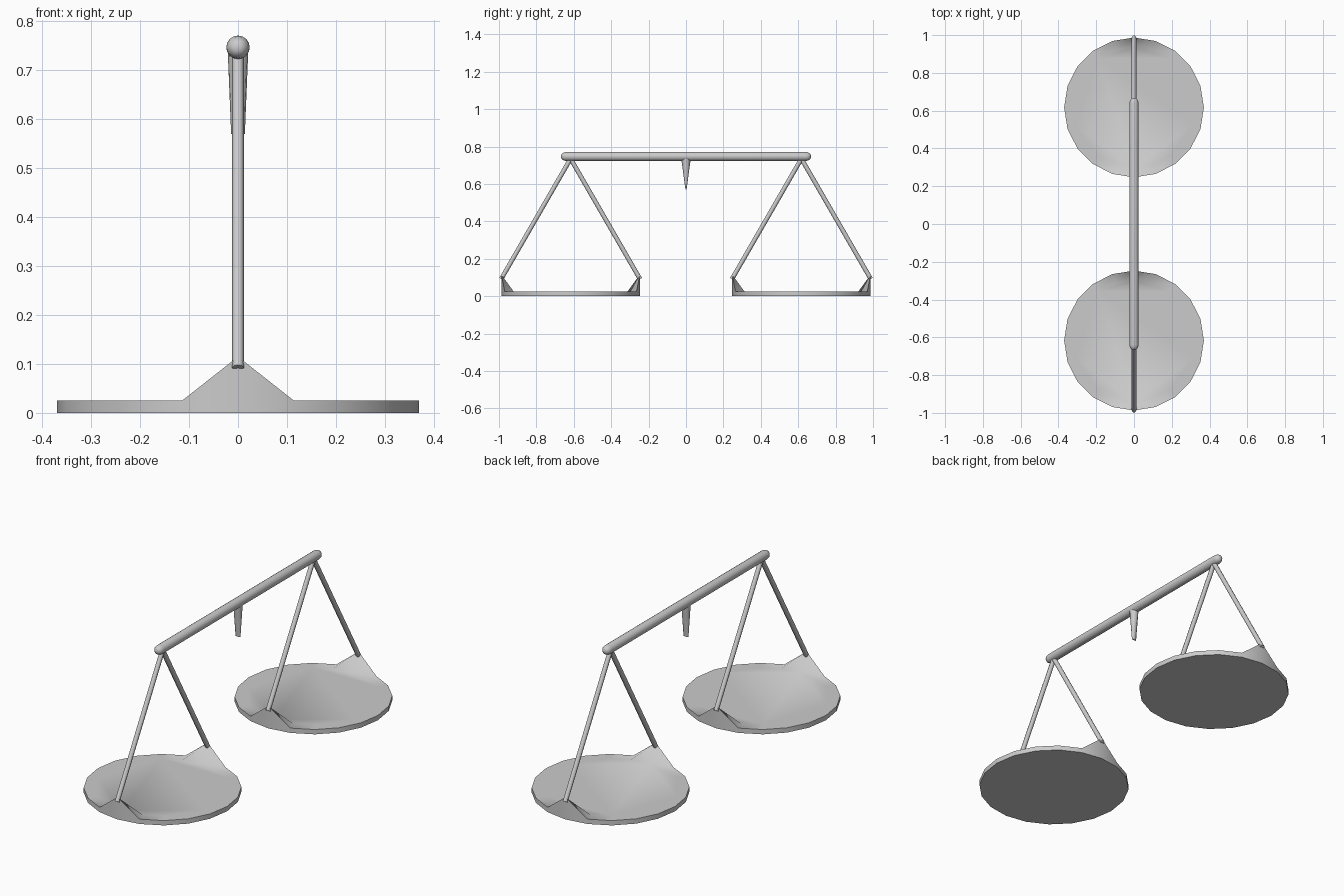
import bpy, bmesh
from math import sin, cos, pi, radians
from mathutils import Vector

if "Cube" in bpy.data.objects:
    bpy.data.objects.remove(bpy.data.objects["Cube"])


def finish(name, bm, angle=40):
    bmesh.ops.recalc_face_normals(bm, faces=bm.faces)
    me = bpy.data.meshes.new(name)
    bm.to_mesh(me)
    bm.free()
    ob = bpy.data.objects.new(name, me)
    bpy.context.collection.objects.link(ob)
    bpy.ops.object.select_all(action='DESELECT')
    ob.select_set(True)
    bpy.context.view_layer.objects.active = ob
    bpy.ops.object.shade_smooth_by_angle(angle=radians(angle))
    return ob


def loft(name, rings, sides, start, direction, angle=40):
    """Closed tube: rings are (distance, x radius, other radius) along direction."""
    bm = bmesh.new()
    d = Vector(direction).normalized()
    u = Vector((1, 0, 0))
    v = d.cross(u)
    loops = []
    for t, a, b in rings:
        c = Vector(start) + d * t
        loops.append([bm.verts.new(c + u * a * cos(2 * pi * i / sides)
                                   + v * b * sin(2 * pi * i / sides))
                      for i in range(sides)])
    for lo, hi in zip(loops, loops[1:]):
        for i in range(sides):
            j = (i + 1) % sides
            bm.faces.new((lo[i], lo[j], hi[j], hi[i]))
    bm.faces.new(loops[0])
    bm.faces.new(loops[-1])
    return finish(name, bm, angle)


BEAM_Z, ARM, PAN_R, N = 0.747, 0.617, 0.37, 20

# horizontal beam with rounded ends
end = [(0.667, 0.008), (0.662, 0.016), (0.652, 0.022), (0.64, 0.024)]
loft("beam", [(-y, r, r) for y, r in end] + [(y, r, r) for y, r in reversed(end)],
     16, (0, 0, BEAM_Z), (0, 1, 0))

# tapered pointer under the middle of the beam
loft("pointer", [(0, 0.021, 0.026), (0.17, 0.014, 0.003)], 12,
     (0, 0, 0.74), (0, 0, -1))


def pan(name, cy):
    """Shallow disc whose rim is pulled up to a peak at both hanging points."""
    bm = bmesh.new()

    def ring(r, z, peak):
        return [bm.verts.new((r * cos(2 * pi * i / N), cy + r * sin(2 * pi * i / N),
                              peak if i in (N // 4, 3 * N // 4) else z))
                for i in range(N)]
    bottom = ring(PAN_R, 0, 0)
    rim = ring(PAN_R, 0.025, 0.115)
    inner = ring(0.32, 0.025, 0.025)
    for a, b in ((bottom, rim), (rim, inner)):
        for i in range(N):
            j = (i + 1) % N
            bm.faces.new((a[i], a[j], b[j], b[i]))
    bm.faces.new(bottom)
    bm.faces.new(inner)
    return finish(name, bm, 70)


# pans and their pairs of hangers on both sides
for side, s in (("front", -1), ("back", 1)):
    pan(side + "_pan", s * ARM)
    for k, label in ((-1, "inner"), (1, "outer")):
        top = Vector((0, s * ARM, 0.735))
        foot = Vector((0, s * (ARM + k * 0.371), 0.092))
        length = (foot - top).length
        loft(f"{side}_{label}_hanger", [(0, 0.012, 0.012), (length, 0.012, 0.012)],
             8, top, foot - top, 50)
